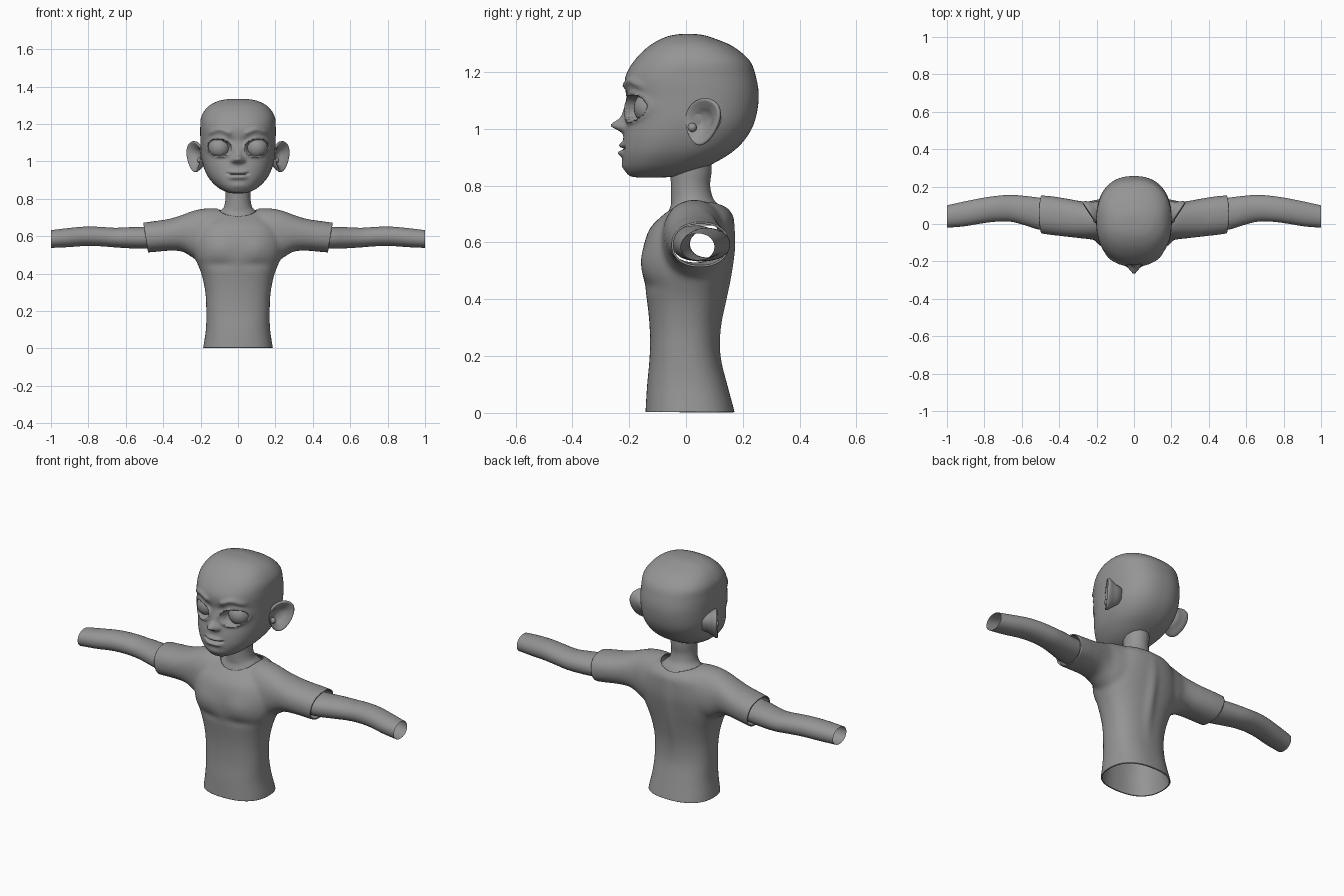
import bpy, bmesh, math
from mathutils import Vector

if "Cube" in bpy.data.objects:
    bpy.data.objects.remove(bpy.data.objects["Cube"])

clay = bpy.data.materials.new("clay_grey")
clay.use_nodes = True
clay.diffuse_color = (0.3, 0.3, 0.3, 1)
clay.node_tree.nodes["Principled BSDF"].inputs["Base Color"].default_value = (0.3, 0.3, 0.3, 1)


def finish(name, bm, mirror=False, angle=50):
    """Turn a bmesh into a smooth shaded object, mirrored over x if asked."""
    bmesh.ops.recalc_face_normals(bm, faces=bm.faces)
    mesh = bpy.data.meshes.new(name)
    bm.to_mesh(mesh)
    bm.free()
    mesh.materials.clear()
    mesh.materials.append(clay)
    mesh.shade_smooth()
    mesh.set_sharp_from_angle(angle=math.radians(angle))
    obj = bpy.data.objects.new(name, mesh)
    bpy.context.collection.objects.link(obj)
    if mirror:
        obj.modifiers.new("mirror", "MIRROR")
    return obj


def smooth_rows(rows, steps):
    """Catmull-Rom interpolation between the section rows."""
    rows = [Vector(r) for r in rows]
    out = []
    for i in range(len(rows) - 1):
        p0, p1, p2, p3 = (rows[max(i - 1, 0)], rows[i], rows[i + 1],
                          rows[min(i + 2, len(rows) - 1)])
        for k in range(steps):
            t = k / steps
            out.append(0.5 * (2 * p1 + (p2 - p0) * t
                              + (2 * p0 - 5 * p1 + 4 * p2 - p3) * t * t
                              + (3 * p1 - p0 - 3 * p2 + p3) * t ** 3))
    return out + [rows[-1]]


def skin(bm, rings, caps=False):
    """Bridge rings of points with quads."""
    loops = [[bm.verts.new(p) for p in ring] for ring in rings]
    n = len(loops[0])
    for a, b in zip(loops, loops[1:]):
        for i in range(n):
            j = (i + 1) % n
            bm.faces.new((a[i], a[j], b[j], b[i]))
    if caps:
        bm.faces.new(loops[0])
        bm.faces.new(loops[-1])


def loft(bm, rows, axis="Z", n=48, steps=5, power=2.2, caps=False, side=1):
    """Rounded sections (position, low u, high u, low v, high v) along an axis."""
    rings = []
    for pos, u0, u1, v0, v1 in smooth_rows(rows, steps):
        ring = []
        for i in range(n):
            a = math.tau * (i + 0.5) / n
            c, s = math.cos(a), math.sin(a)
            u = (u0 + u1) / 2 + (u1 - u0) / 2 * math.copysign(abs(c) ** (2 / power), c)
            v = (v0 + v1) / 2 + (v1 - v0) / 2 * math.copysign(abs(s) ** (2 / power), s)
            ring.append((u, v, pos) if axis == "Z" else (pos * side, u, v))
        rings.append(ring)
    skin(bm, rings, caps)


def even(rows):
    """Rows (z, half width, front, back) made symmetric about x."""
    return [(z, -w, w, f, b) for z, w, f, b in rows]


def bump(d, width):
    return math.exp(-(d / width) ** 2)


def ramp(t):
    t = min(max(t, 0), 1)
    return t * t * (3 - 2 * t)


# Shirt: torso and sleeves fused into one skin, then opened at the hems
bm = bmesh.new()
loft(bm, even([(-.05, .19, -.145, .18), (0, .187, -.143, .172), (.1, .172, -.137, .145),
               (.2, .17, -.128, .12), (.3, .175, -.128, .117), (.4, .196, -.138, .132),
               (.5, .235, -.153, .152), (.58, .24, -.15, .166), (.65, .22, -.127, .168),
               (.7, .18, -.077, .162), (.735, .14, -.03, .125), (.75, .08, 0, .08)]),
     power=2.4, caps=True)
for side in (1, -1):
    loft(bm, [(.05, -.05, .12, .5, .74), (.13, -.08, .14, .47, .75), (.2, -.085, .13, .465, .745),
              (.25, -.08, .12, .49, .732), (.3, -.075, .125, .518, .713), (.37, -.067, .138, .522, .692),
              (.45, -.058, .15, .515, .68), (.54, -.045, .157, .508, .668)],
         axis="X", caps=True, side=side)
shirt = finish("shirt", bm)
remesh = shirt.modifiers.new("fuse", "REMESH")
remesh.mode = "VOXEL"
remesh.voxel_size = 0.011
relax = shirt.modifiers.new("relax", "SMOOTH")
relax.factor = 0.5
relax.iterations = 9
bpy.context.view_layer.update()
bm = bmesh.new()
bm.from_object(shirt, bpy.context.evaluated_depsgraph_get())
bpy.data.objects.remove(shirt)


def cut(co, no, faces=None, clear=True):
    faces = list(faces or bm.faces)
    geom = {e for f in faces for e in (*f.verts, *f.edges)}
    bmesh.ops.bisect_plane(bm, geom=list(geom) + faces, plane_co=co, plane_no=no,
                           clear_outer=clear)


cut((0, 0, 0.003), (0, 0, -1))
for side in (1, -1):
    cut((.493 * side, 0, .59), (side, 0, -.16))
# Oval neckline
planes = []
for i in range(24):
    a = math.tau * i / 24
    co = Vector((.112 * math.cos(a), .035 + .105 * math.sin(a), 0))
    planes.append((co, Vector((math.cos(a) / .112, math.sin(a) / .105, 0)).normalized()))
for co, no in planes:
    near = [f for f in bm.faces if f.calc_center_median().z > .62
            and abs(f.calc_center_median().x) < .17]
    cut(co, no, near, clear=False)
hole = [f for f in bm.faces if f.calc_center_median().z > .6
        and all((f.calc_center_median() - co).dot(no) < 0 for co, no in planes)]
bmesh.ops.delete(bm, geom=hole, context="FACES")
# Soft chest forms and a shallow spine groove
for v in bm.verts:
    if v.co.y < -.03:
        v.co.y -= .01 * bump(abs(v.co.x) - .1, .07) * bump(v.co.z - .53, .06)
        v.co.y += .007 * bump(abs(v.co.x) - .1, .09) * bump(v.co.z - .45, .025)
    elif v.co.y > .08:
        v.co.y += .012 * bump(v.co.x, .03) * bump(v.co.z - .45, .18)
shirt = finish("shirt", bm, angle=60)
hem = shirt.modifiers.new("hem", "SOLIDIFY")
hem.thickness = 0.007
hem.offset = -1

# Neck and the skin under the neckline
bm = bmesh.new()
loft(bm, even([(.66, .15, -.08, .14), (.7, .128, -.066, .14), (.73, .1, -.054, .118),
               (.755, .076, -.053, .096), (.8, .067, -.053, .085), (.85, .068, -.055, .09),
               (.92, .07, -.05, .09)]), power=2)
finish("neck", bm)

# Arms: open tubes running into the sleeves
bm = bmesh.new()
loft(bm, [(.36, -.05, .12, .535, .66), (.5, -.032, .14, .533, .65), (.58, -.008, .15, .535, .648),
          (.66, .012, .156, .54, .645), (.74, .012, .15, .546, .65), (.82, .002, .138, .547, .651),
          (.91, -.013, .12, .541, .643), (1, -.02, .1, .537, .632)],
     axis="X", n=32, power=2.1)
finish("arm", bm, mirror=True)

# Head: lofted skull with the face pushed in and out
bm = bmesh.new()
loft(bm, even([(.828, .002, -.14, -.136), (.83, .035, -.18, -.06), (.836, .062, -.2, -.01),
               (.853, .097, -.213, .04), (.88, .13, -.222, .1), (.92, .162, -.225, .165),
               (.97, .184, -.22, .213), (1.03, .197, -.21, .243), (1.11, .201, -.212, .256),
               (1.18, .202, -.214, .247), (1.24, .196, -.182, .224), (1.29, .163, -.132, .165),
               (1.32, .113, -.08, .095), (1.332, .06, -.035, .05), (1.334, .002, .005, .009)]),
     n=160, steps=9, power=2.35, caps=True)
EYE = Vector((.1, -.125, 1.073))
for v in bm.verts:
    x, y, z = abs(v.co.x), v.co.y, v.co.z
    if y > -.06:
        continue
    e = math.hypot((x - EYE.x) / .06, (z - EYE.z - .1 * (x - .1)) / .044)
    arch = 1.15 + .02 * math.sin(math.pi * ramp((x - .03) / .14))
    window = ramp((x - .03) / .015) * ramp((.17 - x) / .03)
    push = .05 * bump(x, .026) * bump(z - 1.012, .02)              # nose tip
    push += .018 * bump(x, .017) * bump(z - 1.045, .035)           # nose bridge
    push += .014 * bump(x - .027, .011) * bump(z - 1.004, .012)    # nostril wings
    push += .011 * window * bump(z - arch, .013)                   # brows
    push += .009 * bump(e - 1.14, .14)                             # eyelids
    push -= .05 * ramp((1.05 - e) / .18)                           # eye openings
    push -= .008 * bump(x - .04, .03) * bump(z - 1.11, .02)        # inner sockets
    lips = ramp((.066 - x) / .05)
    push += .012 * lips * bump(z - .942, .011) + .014 * lips * bump(z - .915, .012)
    push -= .014 * ramp((.068 - x) / .02) * bump(z - .929 - .1 * x * x / .06, .005)
    push += .006 * bump(x, .04) * bump(z - .868, .018)             # chin
    v.co.y -= push
finish("head", bm, angle=70)

# Eyeballs
bm = bmesh.new()
bmesh.ops.create_uvsphere(bm, u_segments=32, v_segments=20, radius=.059)
bmesh.ops.translate(bm, verts=bm.verts, vec=EYE)
finish("eyeball", bm, mirror=True)

# Ears: rolled rim, hollow bowl and a tapering back that meets the skull
bm = bmesh.new()
out = Vector((.83, -.55, 0))
across = Vector((.55, .83, 0))
up = Vector((.05, .12, 1)).normalized()
centre = Vector((.229, .06, 1.025))
rings = []
for scale, depth in [(.02, -.026), (.3, -.024), (.5, -.014), (.64, -.002), (.78, .002), (.88, .009),
                     (.96, .01), (1, .004), (.98, -.004), (.85, -.018), (.65, -.04), (.5, -.07)]:
    ring = []
    for i in range(40):
        a = math.tau * i / 40
        wide = .07 * (1 + .22 * math.sin(a)) * math.cos(a)
        tall = .084 * math.sin(a)
        shift = -.2 * (1 - scale)
        ring.append(centre + across * (wide * scale + .07 * shift)
                    + up * tall * scale + out * depth)
    rings.append(ring)
skin(bm, rings, caps=True)
finish("ear", bm, mirror=True, angle=80)

# Small flap in front of the ear canal
bm = bmesh.new()
bmesh.ops.create_uvsphere(bm, u_segments=16, v_segments=10, radius=.016)
bmesh.ops.translate(bm, verts=bm.verts, vec=(.204, .022, 1.005))
finish("ear_flap", bm, mirror=True)
